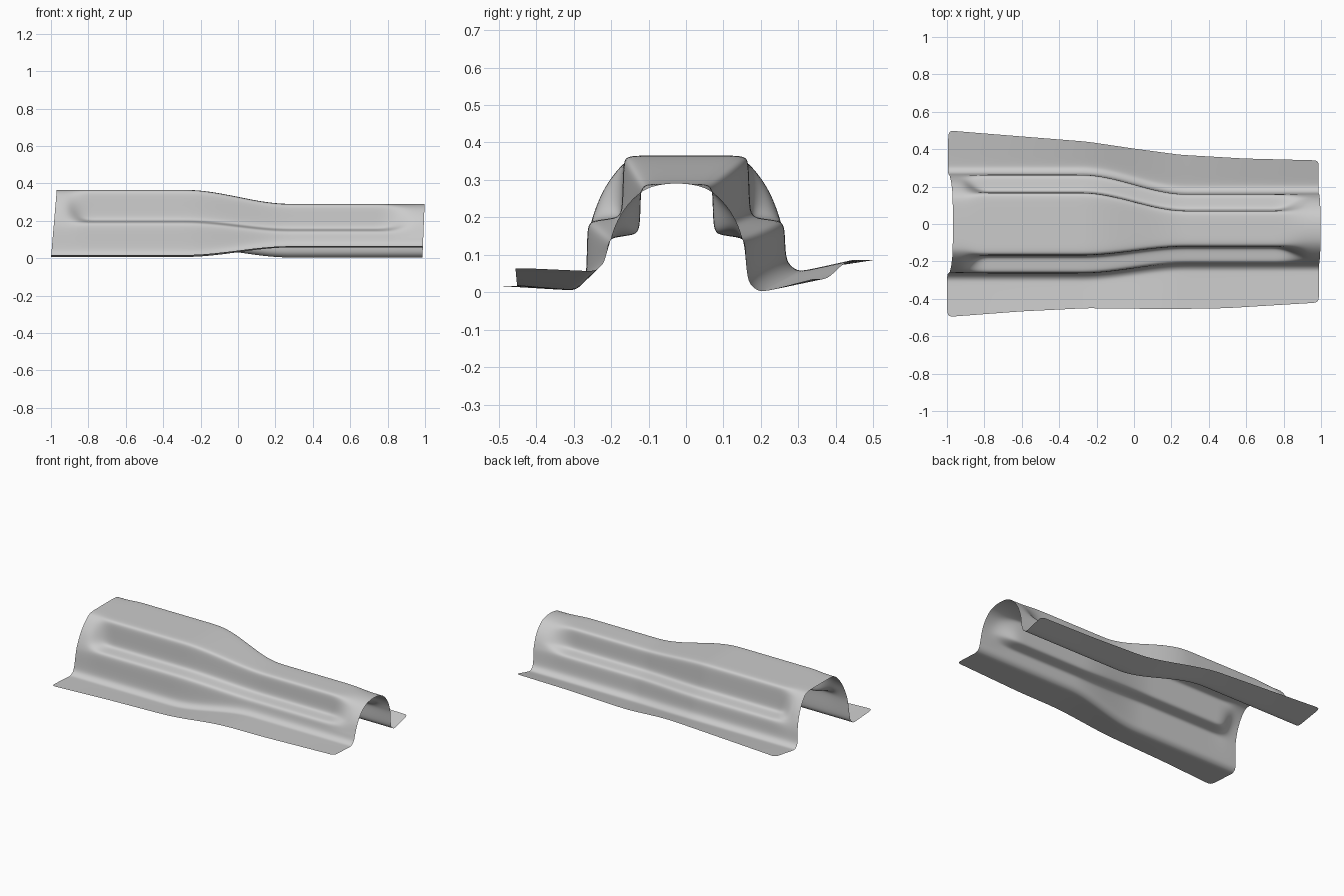
import bpy
import bmesh

cube = bpy.data.objects.get("Cube")
if cube:
    bpy.data.objects.remove(cube)

# Half sections from crown to lower wall: (distance from centre line, height)
WIDE_ARCH = [(0, .365), (.07, .365), (.125, .364), (.15, .357), (.177, .335), (.207, .295),
             (.226, .262), (.239, .23), (.248, .205), (.255, .18), (.261, .15)]
WIDE_STEP = [(0, .365), (.09, .365), (.145, .365), (.164, .358), (.168, .33), (.17, .23),
             (.176, .203), (.2, .197), (.237, .193), (.259, .187), (.264, .16)]
SLIM_ARCH = [(0, .291), (.035, .289), (.068, .282), (.092, .27), (.113, .254), (.137, .227),
             (.152, .203), (.162, .183), (.169, .165), (.176, .142), (.182, .12)]
SLIM_STEP = [(0, .29), (.04, .29), (.075, .289), (.092, .283), (.096, .26), (.097, .19),
             (.102, .162), (.115, .153), (.158, .148), (.18, .142), (.185, .12)]

# Per side: outer flange line (x, y), then wide and slim heights of root and outer edge
SIDES = {
    -1: dict(edge=[(-1, .497), (-.6, .467), (-.25, .45), (.2, .455), (.5, .45), (1, .42)],
             root=(.004, .055), rim=(.017, .064)),
    1: dict(edge=[(-1, .5), (-.6, .468), (-.25, .44), (0, .403), (.25, .37), (.6, .35), (1, .34)],
            root=(.056, .001), rim=(.086, .036)),
}


def lerp(a, b, t):
    return a + (b - a) * t


def smooth(lo, hi, x):
    t = min(max((x - lo) / (hi - lo), 0), 1)
    return t * t * (3 - 2 * t)


def along(line, x):
    for (x0, y0), (x1, y1) in zip(line, line[1:]):
        if x <= x1:
            return lerp(y0, y1, (x - x0) / (x1 - x0))
    return line[-1][1]


def half_section(x, side):
    """Points from the crown out to the flange rim on one side."""
    slim = smooth(-.28, .28, x)
    step = smooth(-.95, -.8, x) * (1 - smooth(.77, .95, x))
    centre = lerp(0, -.025, slim)
    points = []
    for wa, ws, sa, ss in zip(WIDE_ARCH, WIDE_STEP, SLIM_ARCH, SLIM_STEP):
        y, z = (lerp(lerp(wa[i], ws[i], step), lerp(sa[i], ss[i], step), slim) for i in (0, 1))
        points.append((centre + side * y, z))
    data = SIDES[side]
    wall = lerp(.265, .187, slim)
    root = lerp(*data["root"], slim)
    rim = lerp(*data["rim"], slim)
    # Rounded foot between wall and flange
    for out, up in ((0, .05), (.007, .02), (.03, .002), (.05, .002)):
        points.append((centre + side * (wall + out), root + up))
    start = abs(points[-1][0])
    outer = along(data["edge"], x)
    for t in (.35, .7, 1):
        points.append((side * lerp(start, outer, t), lerp(root + .002, rim, t)))
    return points


# Sheet: loft the sections from end to end
bm = bmesh.new()
rows = []
COUNT = 50
for i in range(COUNT + 1):
    x = lerp(-1, 1, i / COUNT)
    section = half_section(x, -1)[:0:-1] + half_section(x, 1)
    row = []
    for y, z in section:
        # Ends lean slightly with height
        lean = z * (.085 * smooth(-.8, -1, x) + .04 * smooth(.8, 1, x))
        row.append(bm.verts.new((x * (.986 if x > 0 else 1) + lean, y, z)))
    rows.append(row)
for a, b in zip(rows, rows[1:]):
    for j in range(len(a) - 1):
        bm.faces.new((a[j], b[j], b[j + 1], a[j + 1]))
for face in bm.faces:
    face.smooth = True
mesh = bpy.data.meshes.new("tunnel_panel")
bm.to_mesh(mesh)
bm.free()
panel = bpy.data.objects.new("tunnel_panel", mesh)
bpy.context.collection.objects.link(panel)

# Rounded pressing
subdivision = panel.modifiers.new("rounding", "SUBSURF")
subdivision.levels = subdivision.render_levels = 2

# Bare grey metal
metal = bpy.data.materials.new("grey_metal")
metal.use_nodes = True
colour = (.6, .6, .6, 1)
metal.diffuse_color = colour
metal.node_tree.nodes["Principled BSDF"].inputs["Base Color"].default_value = colour
mesh.materials.append(metal)
